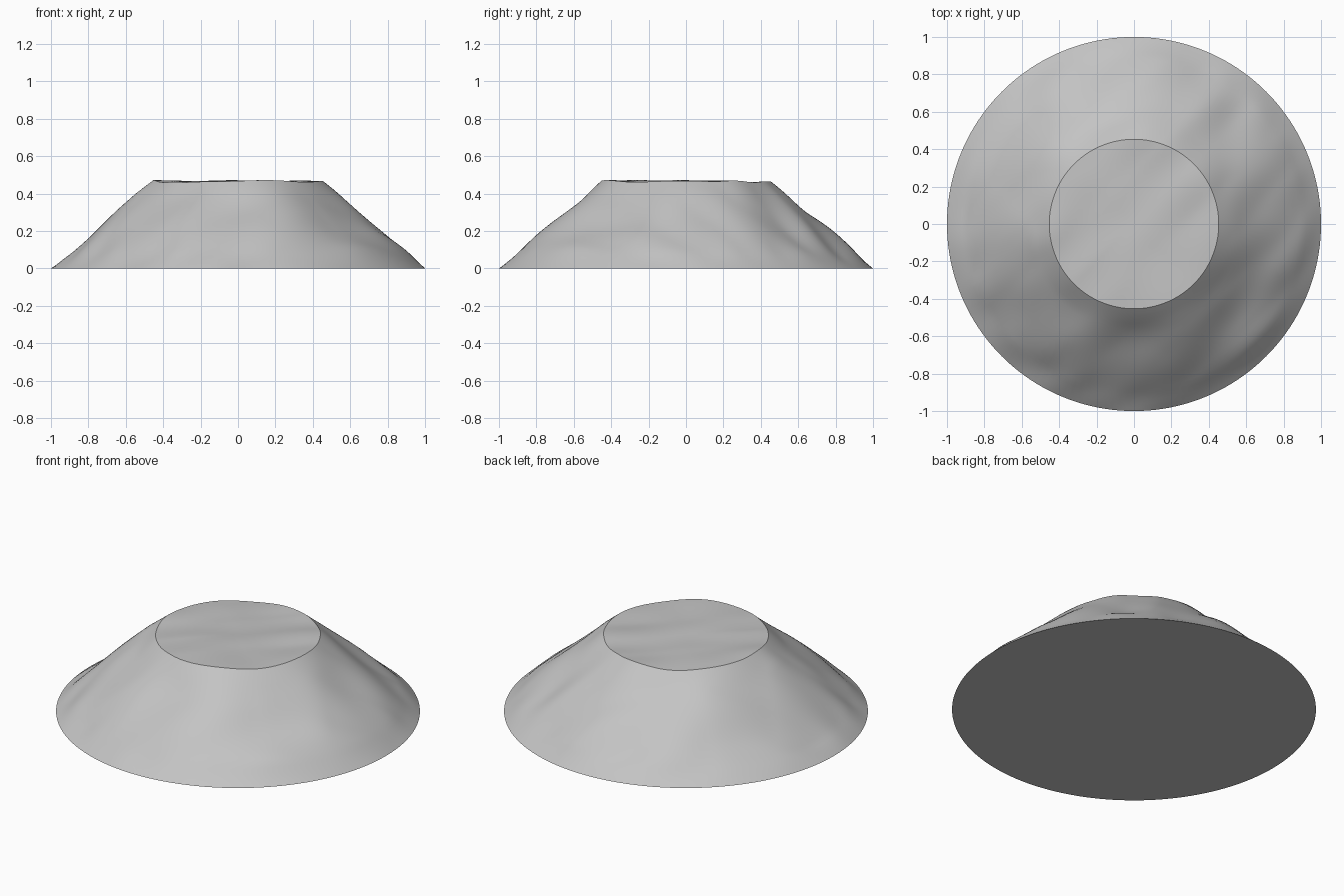
import bpy
import bmesh
import math
from mathutils import Vector, noise

cube = bpy.data.objects.get("Cube")
if cube:
    bpy.data.objects.remove(cube, do_unlink=True)

BASE_R, TOP_R, HEIGHT = 1.0, 0.453, 0.465
SEGMENTS, SLOPE_RINGS, TOP_RINGS = 160, 28, 16

# One plain grey stone colour
grey = bpy.data.materials.new("stone grey")
grey.use_nodes = True
colour = (0.55, 0.55, 0.55, 1)
grey.diffuse_color = colour
grey.node_tree.nodes["Principled BSDF"].inputs["Base Color"].default_value = colour


def bump(co):
    """Soft undulation, stretched along the x = y diagonal."""
    along, across = (co.x + co.y) * 0.7, (co.y - co.x) * 0.7
    return noise.noise(Vector((along * 2.6, across * 5, co.z * 2 + 7)))


# Profile from the top centre, over the rim and down the slope
profile = [(TOP_R * i / TOP_RINGS, HEIGHT) for i in range(TOP_RINGS)]
for i in range(SLOPE_RINGS + 1):
    t = i / SLOPE_RINGS
    profile.append((TOP_R + (BASE_R - TOP_R) * t, HEIGHT * (1 - t)))

# Revolve the profile
bm = bmesh.new()
verts = [bm.verts.new((r, 0, z)) for r, z in profile]
edges = [bm.edges.new(pair) for pair in zip(verts, verts[1:])]
bmesh.ops.spin(bm, geom=verts + edges, cent=(0, 0, 0), axis=(0, 0, 1),
               angle=math.tau, steps=SEGMENTS, use_merge=True)
bmesh.ops.remove_doubles(bm, verts=bm.verts, dist=0.0001)

# Weather the plateau and slope, fading out at the ground rim
for v in bm.verts:
    r = math.hypot(v.co.x, v.co.y)
    if r < TOP_R + 0.001:
        v.co.z += bump(v.co) * 0.016
    else:
        fade = min(1, (BASE_R - r) / 0.1)
        v.co.z += bump(v.co) * (0.016 + 0.02 * min(1, (r - TOP_R) / 0.1)) * fade

# Flat underside
rim = [e for e in bm.edges if e.is_boundary]
bmesh.ops.contextual_create(bm, geom=rim)
bmesh.ops.recalc_face_normals(bm, faces=bm.faces)

mesh = bpy.data.meshes.new("mound")
bm.to_mesh(mesh)
bm.free()
mound = bpy.data.objects.new("mound", mesh)
bpy.context.collection.objects.link(mound)
mesh.materials.append(grey)

# Smooth slopes with a crisp plateau rim and base
bpy.context.view_layer.objects.active = mound
mound.select_set(True)
bpy.ops.object.shade_smooth_by_angle(angle=math.radians(30))
